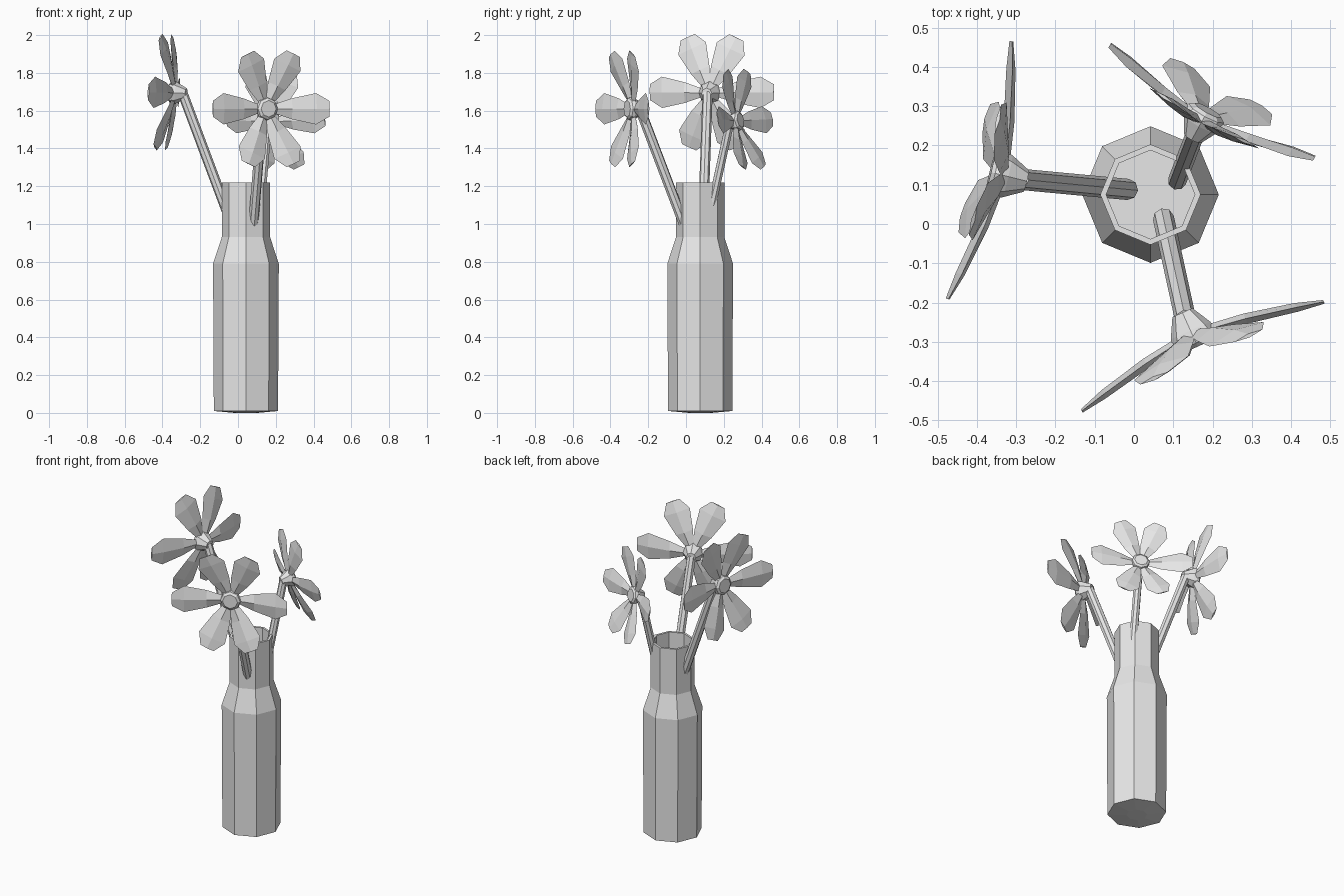
import bpy, bmesh, math
from mathutils import Vector, Matrix

cube = bpy.data.objects.get("Cube")
if cube:
    bpy.data.objects.remove(cube, do_unlink=True)

grey = bpy.data.materials.new("plain_grey")
grey.use_nodes = True
grey.diffuse_color = (0.8, 0.8, 0.8, 1)
grey.node_tree.nodes["Principled BSDF"].inputs["Base Color"].default_value = (0.8, 0.8, 0.8, 1)


def loft(bm, rings):
    """Skin a list of closed rings and cap both ends."""
    rows = [[bm.verts.new(p) for p in ring] for ring in rings]
    n = len(rows[0])
    for a, b in zip(rows, rows[1:]):
        for i in range(n):
            j = (i + 1) % n
            bm.faces.new((a[i], a[j], b[j], b[i]))
    bm.faces.new(rows[0][::-1])
    bm.faces.new(rows[-1])


def lathe_rings(profile, sides=8):
    return [[Vector((r * math.cos(math.tau * i / sides), r * math.sin(math.tau * i / sides), z))
             for i in range(sides)] for r, z in profile]


def make(name, ring_sets, matrix):
    bm = bmesh.new()
    for rings in ring_sets:
        loft(bm, rings)
    bmesh.ops.recalc_face_normals(bm, faces=bm.faces)
    mesh = bpy.data.meshes.new(name)
    bm.to_mesh(mesh)
    bm.free()
    mesh.materials.append(grey)
    obj = bpy.data.objects.new(name, mesh)
    obj.matrix_world = matrix
    bpy.context.collection.objects.link(obj)
    return obj


# Hollow eight-sided vase: outside wall, rim, inside wall, floor
vase = [(0.06, 0), (0.17, 0.01), (0.174, 0.79), (0.128, 0.93), (0.128, 1.22),
        (0.113, 1.22), (0.113, 0.935), (0.159, 0.79), (0.155, 0.025)]
make("vase", [lathe_rings(vase)], Matrix.Translation((0.042, 0.075, 0)))

# Petal sections: distance along, half width, forward lift, half thickness
SECTIONS = [(0.04, 0.022, 0.0, 0.012), (0.14, 0.055, 0.015, 0.014),
            (0.27, 0.083, 0.042, 0.012), (0.34, 0.042, 0.058, 0.005)]
PETALS = [(0, 1.0), (66, 0.94), (115, 0.94), (180, 0.99), (246, 0.94), (294, 0.94)]
HUB = [(0.028, -0.065), (0.055, -0.015), (0.062, 0.004), (0.058, 0.02), (0.044, 0.03)]


def petal_rings(angle, length):
    turn = Matrix.Rotation(math.radians(angle), 3, 'Z')
    return [[turn @ Vector(p) for p in ((r * length, -w, f), (r * length, 0, f - h),
                                        (r * length, w, f), (r * length, 0, f + h))]
            for r, w, f, h in SECTIONS]


def flower(name, centre, facing, stem_end, size):
    n = Vector(facing).normalized()
    side = Vector((0, 0, 1)).cross(n).normalized()
    up = n.cross(side)
    frame = Matrix((side, up, n)).transposed().to_4x4()
    place = Matrix.Translation(centre) @ frame @ Matrix.Scale(size, 4)
    make(name + "_petals", [petal_rings(a, s) for a, s in PETALS], place)
    make(name + "_hub", [lathe_rings(HUB)], place)
    # Stem runs from inside the vase to the back of the hub
    top = Vector(centre) - n * 0.045 * size
    start = Vector(stem_end)
    axis = top - start
    aim = axis.to_track_quat('Z', 'Y').to_matrix().to_4x4()
    r = 0.027 * size
    make(name + "_stem", [lathe_rings([(r, 0), (r, axis.length)])],
         Matrix.Translation(start) @ aim)


flower("front_flower", (0.15, -0.285, 1.61), (0.41, -0.91, 0), (0.075, 0.015, 0.93), 1.0)
flower("right_flower", (-0.337, 0.125, 1.695), (-0.97, 0.24, 0.05), (-0.015, 0.088, 0.95), 1.0)
flower("back_flower", (0.176, 0.267, 1.545), (0.475, 0.86, 0.19), (0.11, 0.11, 0.98), 0.88)
